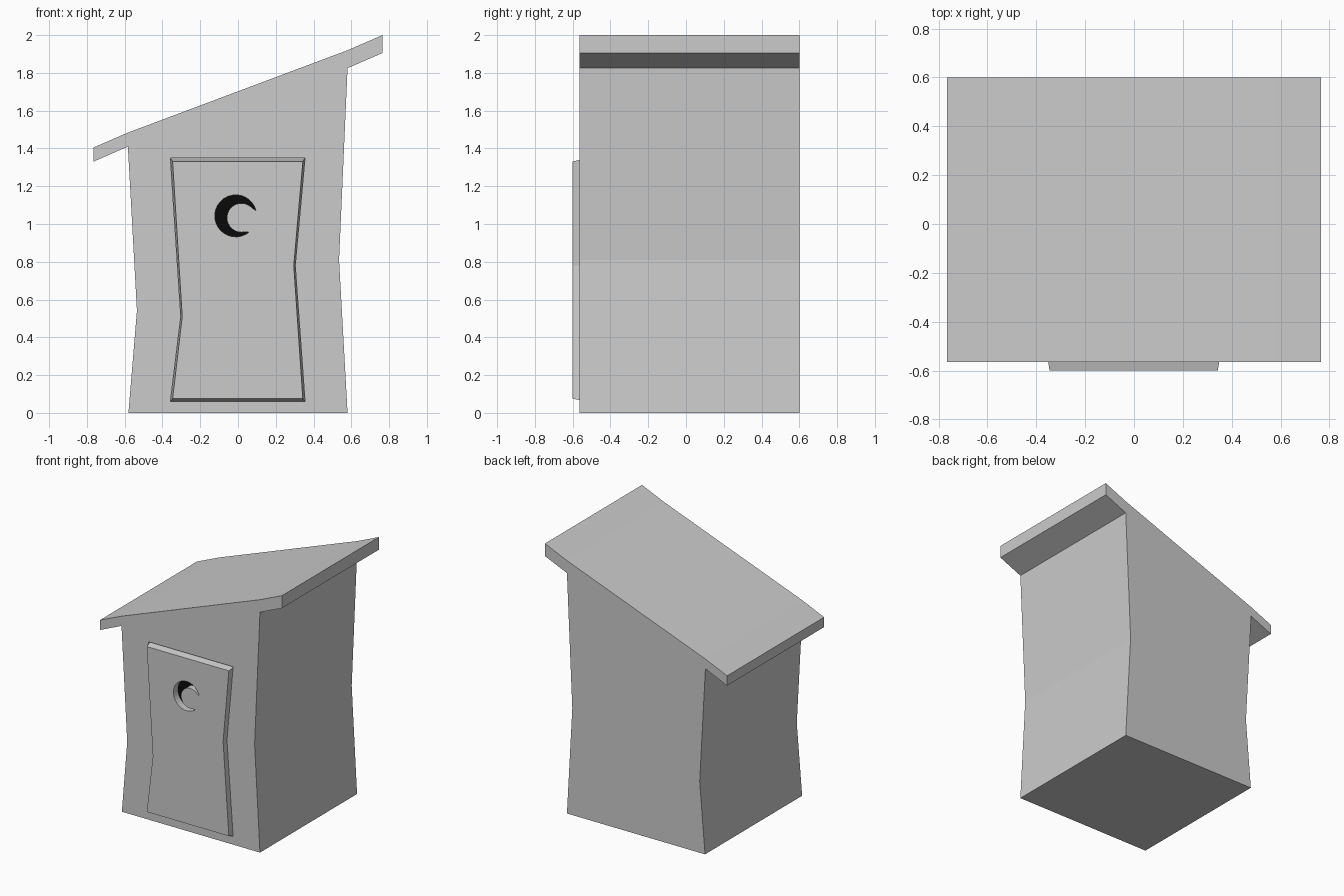
import bpy, bmesh, math

if "Cube" in bpy.data.objects:
    bpy.data.objects.remove(bpy.data.objects["Cube"])


def prism(name, front, y0, y1, back=None):
    """Solid between a front outline (x, z) at y0 and a back outline at y1."""
    bm = bmesh.new()
    a = [bm.verts.new((x, y0, z)) for x, z in front]
    b = [bm.verts.new((x, y1, z)) for x, z in (back or front)]
    bm.faces.new(a)
    bm.faces.new(b[::-1])
    n = len(a)
    for i in range(n):
        j = (i + 1) % n
        bm.faces.new((a[i], b[i], b[j], a[j]))
    bmesh.ops.recalc_face_normals(bm, faces=bm.faces)
    me = bpy.data.meshes.new(name)
    bm.to_mesh(me)
    bm.free()
    ob = bpy.data.objects.new(name, me)
    bpy.context.collection.objects.link(ob)
    return ob


def cut(target, cutter):
    mod = target.modifiers.new("cut", 'BOOLEAN')
    mod.operation = 'DIFFERENCE'
    mod.solver = 'EXACT'
    mod.object = cutter
    cutter.hide_render = True
    cutter.hide_set(True)


def arc(cx, cz, r, a0, a1, steps):
    angles = [math.radians(a0 + (a1 - a0) * i / steps) for i in range(steps + 1)]
    return [(cx + r * math.cos(t), cz + r * math.sin(t)) for t in angles]


FRONT, BACK = -0.565, 0.60

# Hut walls and slanted roof as one crooked profile
hut = prism("hut_body", [
    (-0.58, 0), (0.58, 0), (0.535, 0.81), (0.58, 1.825),
    (0.765, 1.905), (0.765, 2.0), (0.58, 1.92), (-0.58, 1.485),
    (-0.765, 1.405), (-0.765, 1.33), (-0.583, 1.41), (-0.535, 0.54)],
    FRONT, BACK)

# Doorway recess
doorway = [(-0.358, 0.06), (0.355, 0.06), (0.303, 0.78),
           (0.355, 1.35), (-0.358, 1.35), (-0.303, 0.51)]
cut(hut, prism("doorway_cutter", doorway, -0.7, FRONT + 0.04))

# Door with slightly tapered edges
panel = [(-0.346, 0.075), (0.343, 0.075), (0.295, 0.78),
         (0.343, 1.33), (-0.346, 1.33), (-0.295, 0.51)]
door = prism("door", panel, -0.60, FRONT + 0.04, doorway)

# Crescent window cut through the door
crescent = arc(-0.012, 1.043, 0.111, 15, 310, 24)
crescent += arc(0.018, 1.033, 0.077, 298, 27, 20)[1:-1]
cut(door, prism("crescent_cutter", crescent, -0.7, -0.4))

# Dark backing behind the crescent
dark = bpy.data.materials.new("dark_opening")
dark.diffuse_color = (0.003, 0.003, 0.003, 1)
dark.use_nodes = True
dark.node_tree.nodes["Principled BSDF"].inputs["Base Color"].default_value = dark.diffuse_color
backing = prism("crescent_backing", crescent, -0.545, -0.526)
backing.data.materials.append(dark)
